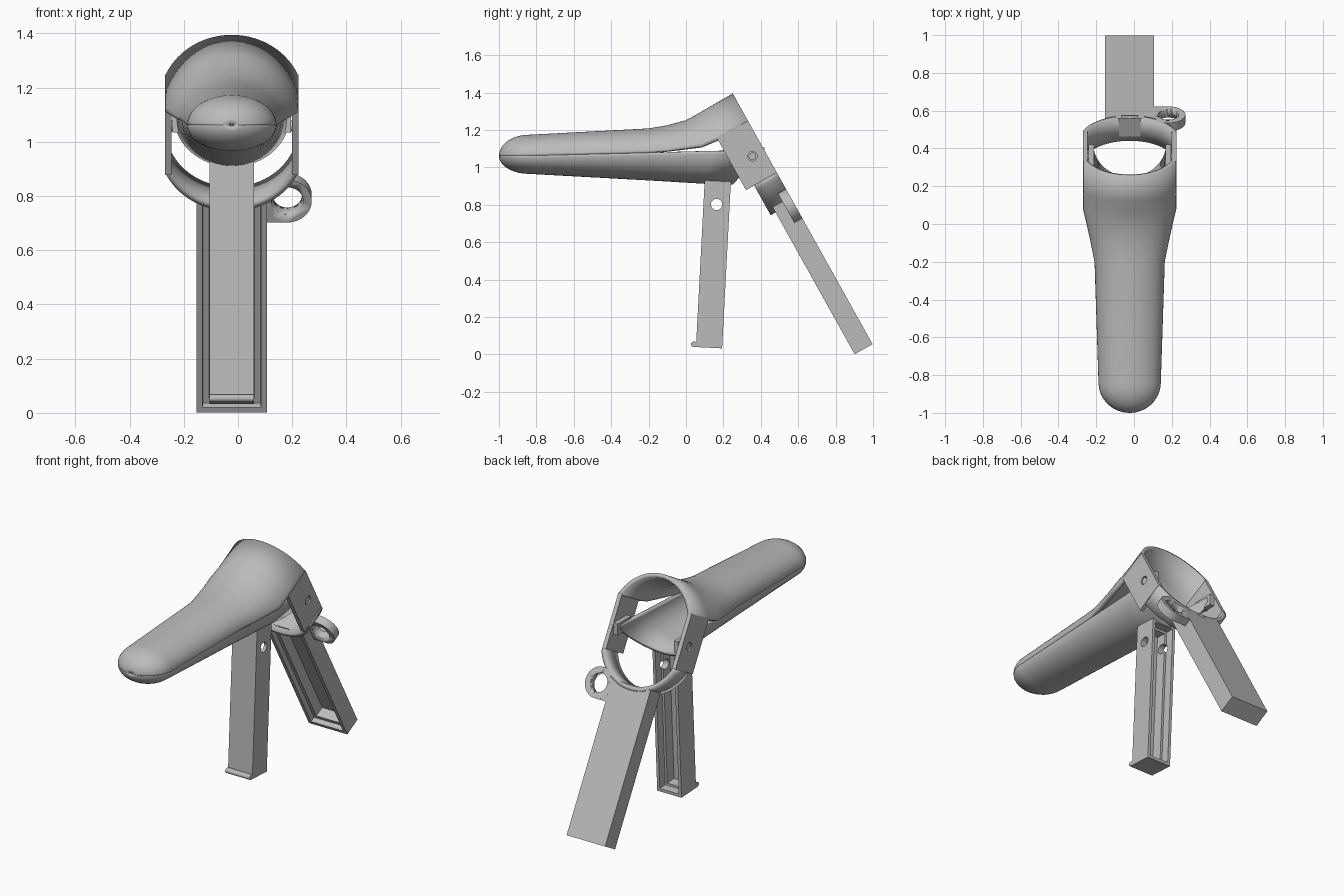
import bpy, bmesh, math
from mathutils import Matrix, Vector

cube = bpy.data.objects.get("Cube")
if cube:
    bpy.data.objects.remove(cube, do_unlink=True)

GREY = (0.5, 0.5, 0.5, 1)
mat = bpy.data.materials.new("light grey plastic")
mat.use_nodes = True
mat.diffuse_color = GREY
mat.node_tree.nodes["Principled BSDF"].inputs["Base Color"].default_value = GREY

CX = -0.023                     # middle of the body in x


def frame(y, z, lean):
    """Axes: x across, second down along the handle, third through its depth."""
    s, c = math.sin(lean), math.cos(lean)
    sign = -1 if lean > 0 else 1
    m = Matrix(((1, 0, 0, CX), (0, s, sign * c, y), (0, -c, sign * s, z), (0, 0, 0, 1)))
    return m


REAR = frame(0.25, 1.395, math.radians(29.15))    # collar plane and rear handle
FRONT = frame(0.10, 0.93, math.radians(-3))       # front handle


def finish(name, bm, smooth=True):
    me = bpy.data.meshes.new(name)
    bm.to_mesh(me)
    bm.free()
    me.materials.append(mat)
    ob = bpy.data.objects.new(name, me)
    bpy.context.collection.objects.link(ob)
    if smooth:
        bpy.ops.object.select_all(action='DESELECT')
        ob.select_set(True)
        bpy.context.view_layer.objects.active = ob
        bpy.ops.object.shade_smooth_by_angle(angle=math.radians(30))
    return ob


def box(name, fr, lo, hi, insets=()):
    """Box in a frame; insets hollow the far-depth face step by step."""
    lo, hi = Vector(lo), Vector(hi)
    bm = bmesh.new()
    bmesh.ops.create_cube(bm, size=1, matrix=fr @ Matrix.Translation((lo + hi) / 2)
                          @ Matrix.Diagonal((*(hi - lo), 1)))
    bmesh.ops.recalc_face_normals(bm, faces=bm.faces)
    axis = fr.to_3x3().col[2]
    face = max(bm.faces, key=lambda f: f.normal.dot(axis))
    for thick, depth in insets:
        bmesh.ops.inset_region(bm, faces=[face], thickness=thick, depth=-depth,
                               use_even_offset=True)
    return finish(name, bm, False)


def cylinder(name, fr, centre, r1, r2, length, along_x=False):
    m = fr @ Matrix.Translation(centre)
    if along_x:
        m = m @ Matrix.Rotation(math.pi / 2, 4, 'Y')
    bm = bmesh.new()
    bmesh.ops.create_cone(bm, cap_ends=True, segments=40, radius1=r1, radius2=r2,
                          depth=length, matrix=m)
    bmesh.ops.recalc_face_normals(bm, faces=bm.faces)
    return finish(name, bm)


def cut(ob, cutter):
    mod = ob.modifiers.new("hole", 'BOOLEAN')
    mod.operation = 'DIFFERENCE'
    mod.object = cutter
    cutter.hide_render = True
    cutter.hide_viewport = True
    cutter.display_type = 'WIRE'


def loft(name, rows, out, thick):
    """Sheet through rows of points, facing out, thickened inwards."""
    bm = bmesh.new()
    vs = [[bm.verts.new(p) for p in row] for row in rows]
    for a, b in zip(vs, vs[1:]):
        for i in range(len(a) - 1):
            bm.faces.new((a[i], a[i + 1], b[i + 1], b[i]))
    bm.normal_update()
    if sum(f.normal.dot(Vector(out)) * f.calc_area() for f in bm.faces) < 0:
        bmesh.ops.reverse_faces(bm, faces=bm.faces)
    ob = finish(name, bm)
    mod = ob.modifiers.new("wall", 'SOLIDIFY')
    mod.thickness = thick
    mod.offset = -1
    return ob


def section(crown, edge, half, clip=0.0, n=36):
    """Arch from one edge over the crown to the other edge."""
    row = []
    for i in range(n + 1):
        a = clip + (math.pi - 2 * clip) * i / n
        s = (math.sin(a) - math.sin(clip)) / (1 - math.sin(clip))
        y, z = (e + (c - e) * s for c, e in zip(crown, edge))
        row.append((CX + half * math.cos(a) / math.cos(clip), y, z))
    return row


def tip(height):
    """Rounded blade end, growing from the point."""
    rows = []
    for i in range(10):
        th = math.radians(87 * (1 - i / 9))
        y, k = -0.84 - 0.16 * math.sin(th), math.cos(th)
        rows.append(section((y, 1.062 + height * k), (y, 1.062), 0.165 * k))
    return rows


# Upper blade, flaring into the top of the collar
upper = tip(0.112) + [section(*s) for s in (
    ((-0.2, 1.208), (-0.2, 1.078), 0.186),
    ((-0.1, 1.225), (-0.1, 1.086), 0.206),
    ((0.0, 1.252), (0.0, 1.10), 0.228, 0.1),
    ((0.06, 1.285), (0.08, 1.112), 0.247, 0.2),
    ((0.12, 1.32), (0.168, 1.15), 0.247, 0.35),
    ((0.25, 1.395), (0.335, 1.242), 0.247, 0.39))]
loft("upper_blade", upper, (0, 0, 1), 0.024)

# Lower blade, cut at a slant at the back
lower = tip(-0.097) + [section(*s) for s in (
    ((-0.2, 0.93), (-0.2, 1.078), 0.182),
    ((0.1, 0.912), (0.14, 1.088), 0.19),
    ((0.25, 0.908), (0.42, 1.09), 0.212))]
loft("lower_blade", lower, (0, 0, -1), 0.02)

# Collar: lower arc and flat sides with pivot holes
arc = []
a0 = math.acos(0.247 / 0.267)
for d in (0, 0.07, 0.14):
    row = [(0.247, 0.484, d)]
    for i in range(33):
        a = a0 + (math.pi - 2 * a0) * i / 32
        row.append((0.267 * math.cos(a), 0.40 + 0.267 * math.sin(a), d))
    row.append((-0.247, 0.484, d))
    arc.append([REAR @ Vector(p) for p in row])
loft("collar_lower_arc", arc, REAR.to_3x3().col[1], 0.025)

pivot = (0, 0.345, 0.072)
hole = cylinder("pivot_cutter", REAR, pivot, 0.025, 0.025, 0.8, True)
for side, name in ((1, "left"), (-1, "right")):
    x0, x1 = sorted((side * 0.222, side * 0.247))
    panel = box(name + "_collar_side", REAR, (x0, 0.168, 0), (x1, 0.486, 0.19))
    cut(panel, hole)
    cylinder(name + "_pivot_pin", REAR, (side * 0.222, *pivot[1:]), 0.02, 0.02, 0.04, True)
    a0x, a1x = sorted((side * 0.19, side * 0.218))
    box(name + "_pivot_arm", Matrix.Translation((CX, 0, 0)),
        (a0x, 0.29, 1.035), (a1x, 0.42, 1.105))

# Rear handle: tray open to the front
box("rear_handle", REAR, (-0.13, 0.635, 0), (0.13, 1.535, 0.11),
    ((0.022, 0), (0.002, 0.03), (0.022, 0), (0.012, 0.055)))

# Side loop beside the rear handle
loop_cutter = cylinder("loop_cutter", REAR, (0.205, 0.675, 0.025), 0.053, 0.06, 0.08)
loop = cylinder("side_loop", REAR, (0.205, 0.675, 0.025), 0.09, 0.09, 0.05)
web = box("loop_web", REAR, (0.12, 0.66, 0.001), (0.205, 0.765, 0.049))
for part in (loop, web):
    cut(part, loop_cutter)

# Front handle: tray open to the back, with a cross hole and bottom lip
grip = box("front_handle", FRONT, (-0.082, 0, 0), (0.082, 0.892, 0.14),
           ((0.018, 0), (0.002, 0.05), (0.014, 0), (0.004, 0.06)))
cut(grip, cylinder("grip_cutter", FRONT, (0, 0.125, 0.07), 0.03, 0.03, 0.4, True))
cylinder("grip_lip", FRONT, (0, 0.878, -0.014), 0.014, 0.014, 0.164, True)
box("grip_lip_base", FRONT, (-0.082, 0.864, -0.014), (0.082, 0.892, 0.01))
